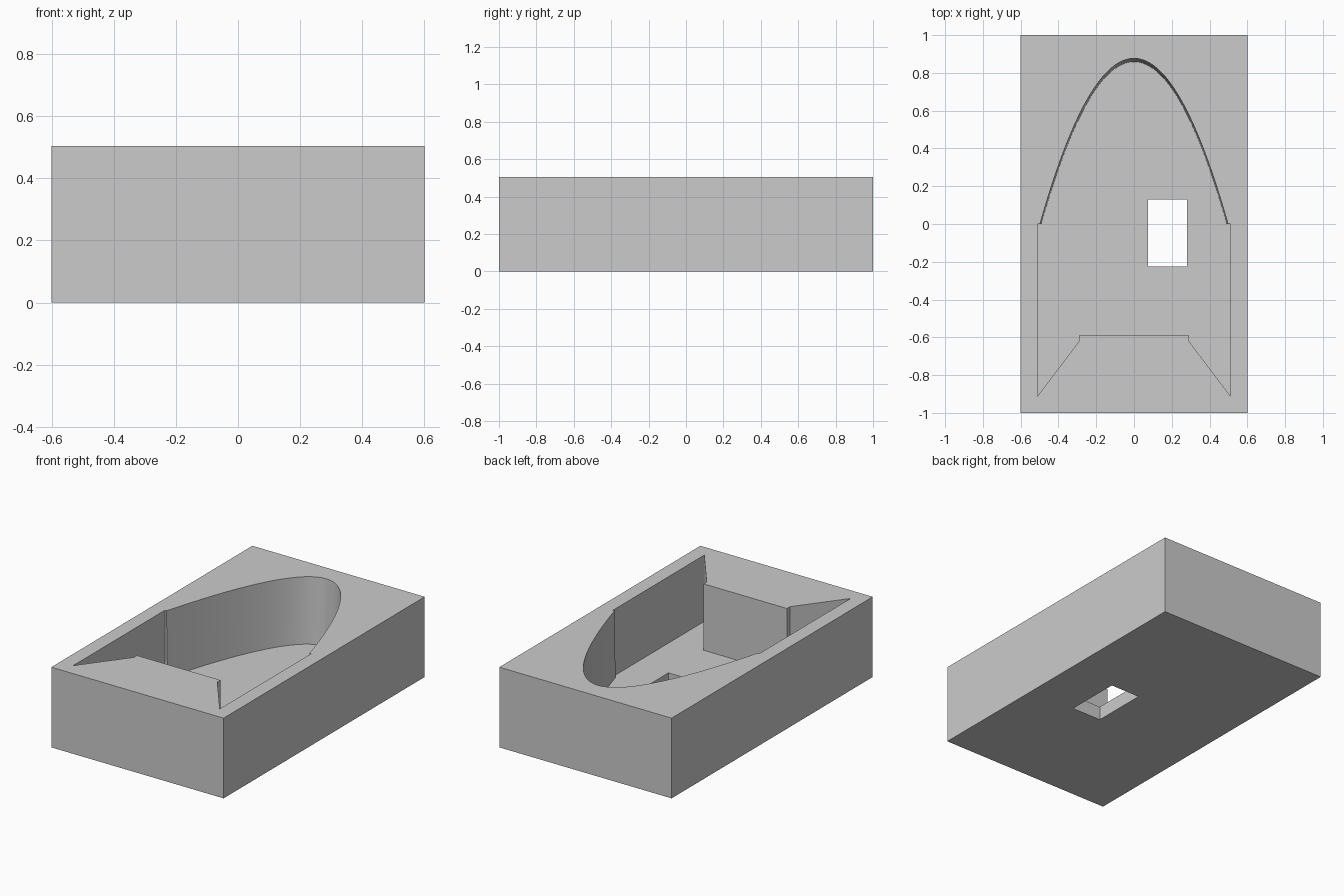
import bpy, bmesh

default = bpy.data.objects.get("Cube")
if default:
    bpy.data.objects.remove(default, do_unlink=True)

HEIGHT, FLOOR = 0.505, 0.087

grey = bpy.data.materials.new("plain grey")
grey.use_nodes = True
COLOUR = (0.6, 0.6, 0.6, 1)
grey.diffuse_color = COLOUR
grey.node_tree.nodes["Principled BSDF"].inputs["Base Color"].default_value = COLOUR


def prism(name, lower, upper, z0, z1):
    """Solid between two outlines with the same number of points."""
    bm = bmesh.new()
    low = [bm.verts.new((x, y, z0)) for x, y in lower]
    top = [bm.verts.new((x, y, z1)) for x, y in upper]
    bm.faces.new(low[::-1])
    bm.faces.new(top)
    for i in range(len(low)):
        j = (i + 1) % len(low)
        bm.faces.new((low[i], low[j], top[j], top[i]))
    bmesh.ops.recalc_face_normals(bm, faces=bm.faces)
    mesh = bpy.data.meshes.new(name)
    bm.to_mesh(mesh)
    bm.free()
    mesh.materials.append(grey)
    obj = bpy.data.objects.new(name, mesh)
    bpy.context.collection.objects.link(obj)
    return obj


def rectangle(x0, x1, y0, y1):
    return [(x0, y0), (x1, y0), (x1, y1), (x0, y1)]


def pocket_outline(half_width, length, steps=48):
    """Straight-sided front with pointed corners, parabolic back."""
    right = [(0.29, -0.59), (0.29, -0.62), (0.51, -0.91), (0.51, 0)]
    arch = []
    for i in range(steps + 1):
        t = 1 - 2 * i / steps
        arch.append((half_width * t, length * (1 - t * t)))
    left = [(-x, y) for x, y in reversed(right)]
    return right + arch + left


# Block with its pocket and floor opening
outer = rectangle(-0.6, 0.6, -1, 1)
block = prism("block", outer, outer, 0, HEIGHT)

# The curved wall leans outwards slightly; the cutter rises past the rim
rise = 0.1
lean = rise / (HEIGHT - FLOOR)
pocket = prism("pocket_cutter",
               pocket_outline(0.491, 0.859),
               pocket_outline(0.498 + 0.007 * lean, 0.877 + 0.018 * lean),
               FLOOR, HEIGHT + rise)
opening = rectangle(0.075, 0.28, -0.225, 0.13)
hole = prism("opening_cutter", opening, opening, -0.1, 0.2)

for cutter in (pocket, hole):
    cutter.hide_render = True
    cut = block.modifiers.new(cutter.name, "BOOLEAN")
    cut.operation = "DIFFERENCE"
    cut.solver = "EXACT"
    cut.object = cutter

# Bake the cuts, then drop the cutters
bpy.context.view_layer.update()
graph = bpy.context.evaluated_depsgraph_get()
block.data = bpy.data.meshes.new_from_object(block.evaluated_get(graph))
block.modifiers.clear()
for cutter in (pocket, hole):
    bpy.data.objects.remove(cutter, do_unlink=True)

# Smooth the curved wall, keep the edges sharp
bpy.ops.object.select_all(action="DESELECT")
block.select_set(True)
bpy.context.view_layer.objects.active = block
bpy.ops.object.shade_smooth_by_angle(angle=0.5)
